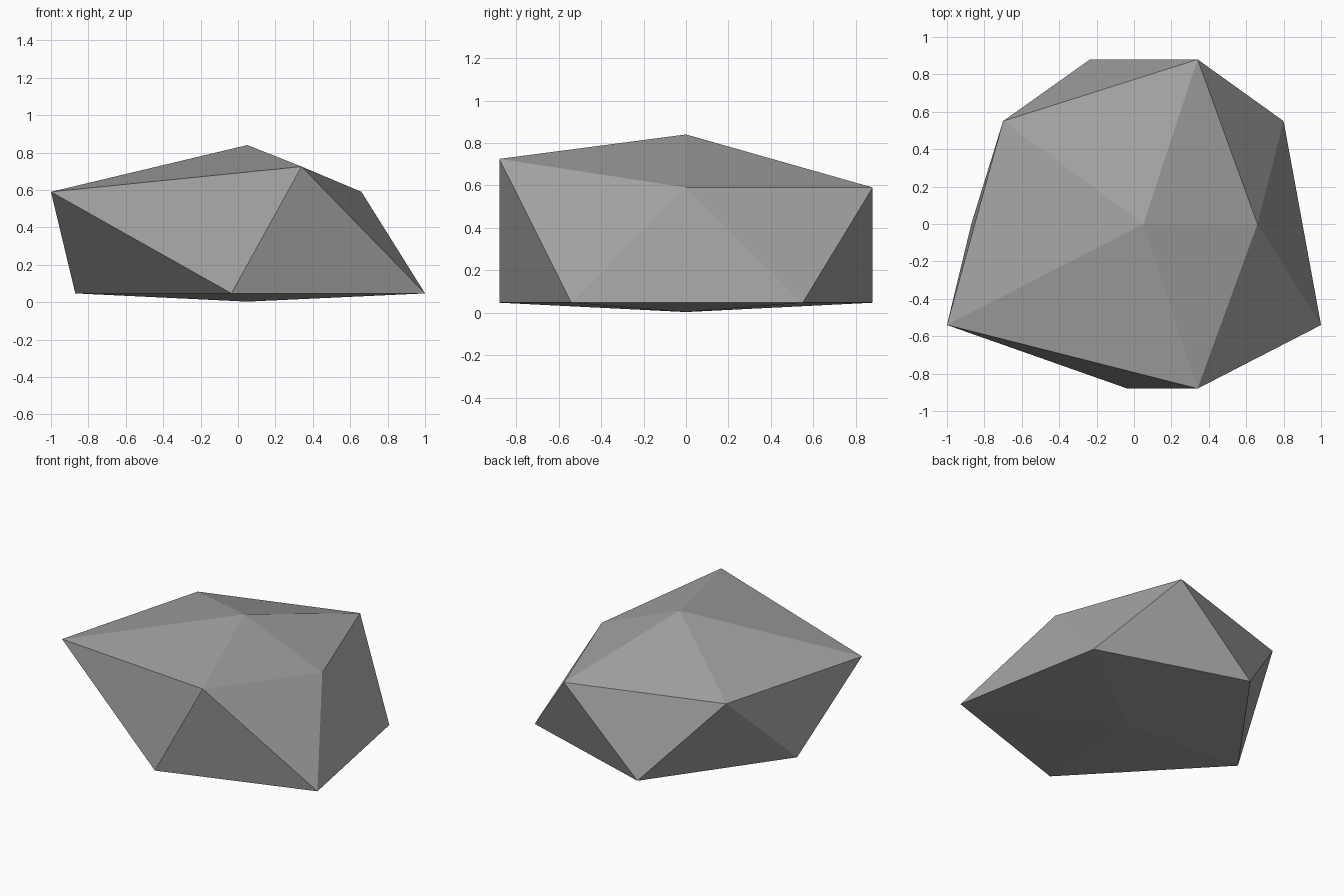
import bpy, bmesh

if "Cube" in bpy.data.objects:
    bpy.data.objects.remove(bpy.data.objects["Cube"])

# one flat stone colour
mat = bpy.data.materials.new("stone grey")
mat.diffuse_color = (0.36, 0.36, 0.36, 1)
mat.use_nodes = True
mat.node_tree.nodes["Principled BSDF"].inputs["Base Color"].default_value = mat.diffuse_color

# rock: a squashed icosahedron made of two staggered five-point rings and two tips
UPPER = [(0.66, 0, 0.59), (0.34, 0.88, 0.59), (-0.70, 0.55, 0.59),
         (-1.0, -0.54, 0.59), (0.34, -0.88, 0.725)]
LOWER = [(0.80, 0.55), (-0.235, 0.88), (-0.87, 0), (-0.035, -0.88), (1.0, -0.54)]
LOWER_Z = 0.047

bm = bmesh.new()
top = bm.verts.new((0.05, 0, 0.84))
bottom = bm.verts.new((0.05, 0, 0.003))
up = [bm.verts.new(p) for p in UPPER]
low = [bm.verts.new((x, y, LOWER_Z)) for x, y in LOWER]

for i in range(5):
    j = (i + 1) % 5
    bm.faces.new((top, up[i], up[j]))          # cap
    bm.faces.new((up[i], low[i], up[j]))       # side, pointing down
    bm.faces.new((low[i], low[j], up[j]))      # side, pointing up
    bm.faces.new((bottom, low[j], low[i]))     # underside

bmesh.ops.recalc_face_normals(bm, faces=bm.faces)
mesh = bpy.data.meshes.new("rock")
bm.to_mesh(mesh)
bm.free()
mesh.materials.append(mat)
bpy.context.collection.objects.link(bpy.data.objects.new("rock", mesh))
